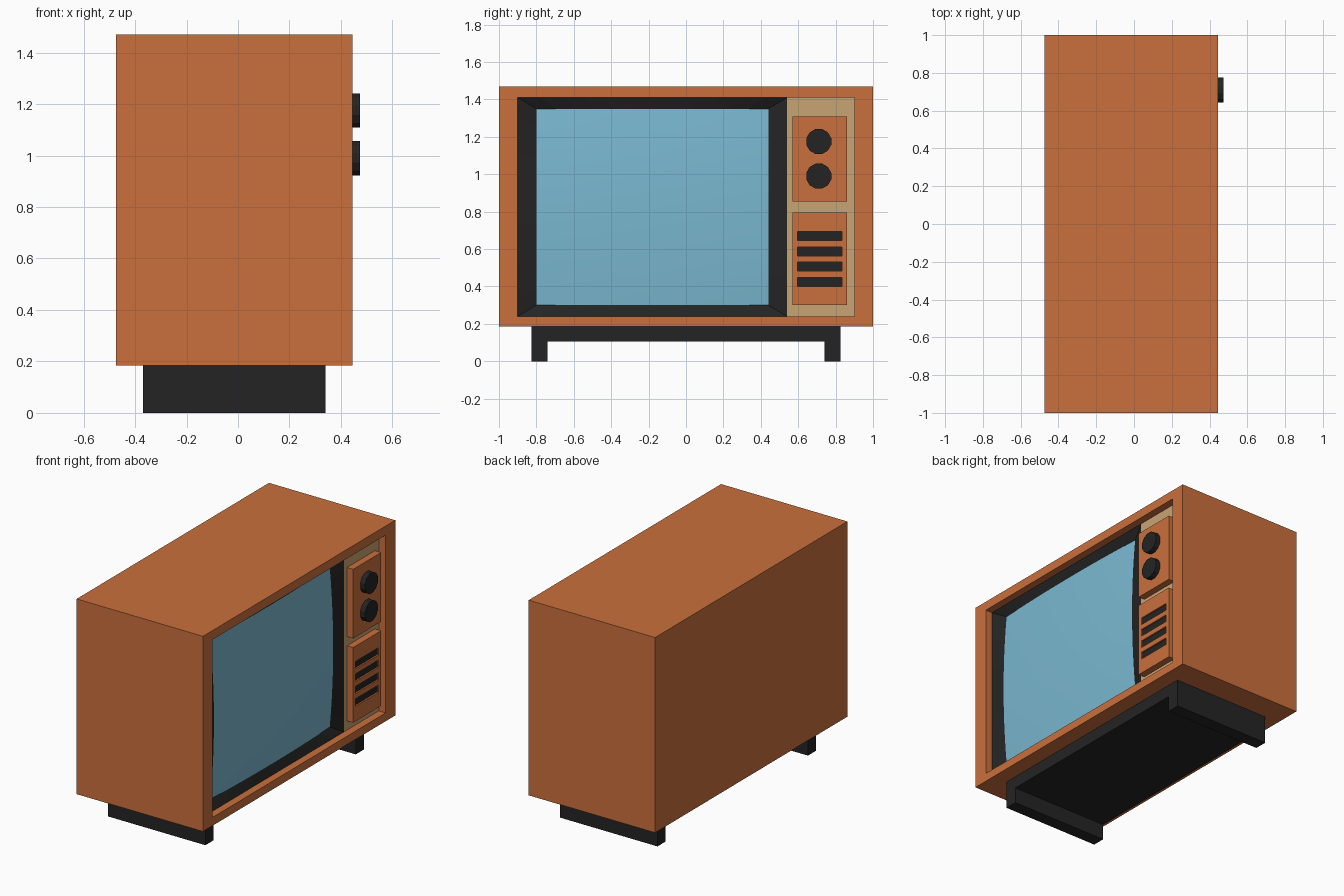
import bpy, bmesh, math

if "Cube" in bpy.data.objects:
    bpy.data.objects.remove(bpy.data.objects["Cube"])


def srgb(r, g, b):
    return [((c / 255 + 0.055) / 1.055) ** 2.4 for c in (r, g, b)] + [1]


def material(name, rgb):
    m = bpy.data.materials.new(name)
    m.diffuse_color = srgb(*rgb)
    m.use_nodes = True
    m.node_tree.nodes["Principled BSDF"].inputs["Base Color"].default_value = m.diffuse_color
    return m


ORANGE = material("orange_wood", (203, 112, 60))
TAN = material("tan_panel", (201, 164, 115))
BLACK = material("black_plastic", (36, 36, 36))
BLUE = material("blue_glass", (122, 184, 208))


def finish(bm, name, mat):
    bmesh.ops.recalc_face_normals(bm, faces=bm.faces)
    me = bpy.data.meshes.new(name)
    bm.to_mesh(me)
    bm.free()
    ob = bpy.data.objects.new(name, me)
    bpy.context.collection.objects.link(ob)
    if mat:
        me.materials.append(mat)
    return ob


def box(name, x, y, z, mat=None):
    bm = bmesh.new()
    bmesh.ops.create_cube(bm, size=1)
    for v in bm.verts:
        for i, (lo, hi) in enumerate((x, y, z)):
            v.co[i] = lo if v.co[i] < 0 else hi
    return finish(bm, name, mat)


def cut(ob, cutter):
    mod = ob.modifiers.new("cut", "BOOLEAN")
    mod.operation, mod.solver, mod.object = "DIFFERENCE", "EXACT", cutter
    bpy.context.view_layer.objects.active = ob
    bpy.ops.object.modifier_apply(modifier=mod.name)
    bpy.data.objects.remove(cutter)


# Cabinet with a recessed front
cabinet = box("cabinet", (-0.475, 0.445), (-1, 1), (0.185, 1.47), ORANGE)
cut(cabinet, box("recess_cutter", (0.33, 0.6), (-0.9, 0.9), (0.24, 1.41)))

# Control panel and its two raised blocks
box("control_panel", (0.33, 0.395), (0.54, 0.9), (0.24, 1.41), TAN)
box("knob_block", (0.395, 0.44), (0.57, 0.86), (0.855, 1.31), ORANGE)
speaker = box("speaker_block", (0.395, 0.44), (0.57, 0.86), (0.30, 0.795), ORANGE)

# Speaker slots with dark backs
for i in range(4):
    z = 0.4 + 0.082 * i
    cut(speaker, box("slot_cutter", (0.425, 0.6), (0.595, 0.835), (z, z + 0.048)))
    box(f"speaker_slot_{i + 1}", (0.42, 0.43), (0.595, 0.835), (z, z + 0.048), BLACK)

# Twelve-sided knobs
for i, z in enumerate((1.175, 0.99)):
    bm = bmesh.new()
    ring = []
    for k in range(12):
        a = math.radians(15 + 30 * k)
        ring.append(bm.verts.new((0.435, 0.71 + 0.069 * math.cos(a), z + 0.069 * math.sin(a))))
    ext = bmesh.ops.extrude_face_region(bm, geom=[bm.faces.new(ring)])["geom"]
    moved = [g for g in ext if isinstance(g, bmesh.types.BMVert)]
    bmesh.ops.translate(bm, verts=moved, vec=(0.04, 0, 0))
    finish(bm, f"knob_{i + 1}", BLACK)

# Bulging screen
N = 12
CY, CZ = -0.18, 0.825


def bulge(u, v):
    return 0.36 + 0.015 * (1 - u * u) + 0.025 * (1 - v * v)


def screen_point(u, v):
    return bulge(u, v), CY + 0.62 * u, CZ + 0.525 * v


bm = bmesh.new()
steps = [2 * i / N - 1 for i in range(N + 1)]
g = [[bm.verts.new(screen_point(u, v)) for v in steps] for u in steps]
for i in range(N):
    for j in range(N):
        f = bm.faces.new((g[i][j], g[i + 1][j], g[i + 1][j + 1], g[i][j + 1]))
        f.smooth = True
finish(bm, "screen", BLUE)

# Sloped bezel that follows the screen edge
edge = [(s, -1) for s in steps[:-1]] + [(1, s) for s in steps[:-1]]
edge += [(-u, -v) for u, v in edge]
bm = bmesh.new()
inner = [bm.verts.new(screen_point(u, v)) for u, v in edge]
outer = [bm.verts.new((0.395, CY + 0.72 * u, CZ + 0.585 * v)) for u, v in edge]
for i in range(len(edge)):
    bm.faces.new((inner[i - 1], inner[i], outer[i], outer[i - 1]))
finish(bm, "screen_bezel", BLACK)

# Stand: U-shaped profile extruded front to back
half = [(0.825, 0.185), (0.825, 0), (0.74, 0), (0.74, 0.105)]
profile = half + [(-y, z) for y, z in reversed(half)]
bm = bmesh.new()
face = bm.faces.new([bm.verts.new((-0.37, y, z)) for y, z in profile])
ext = bmesh.ops.extrude_face_region(bm, geom=[face])["geom"]
bmesh.ops.translate(bm, verts=[e for e in ext if isinstance(e, bmesh.types.BMVert)], vec=(0.71, 0, 0))
finish(bm, "stand", BLACK)
